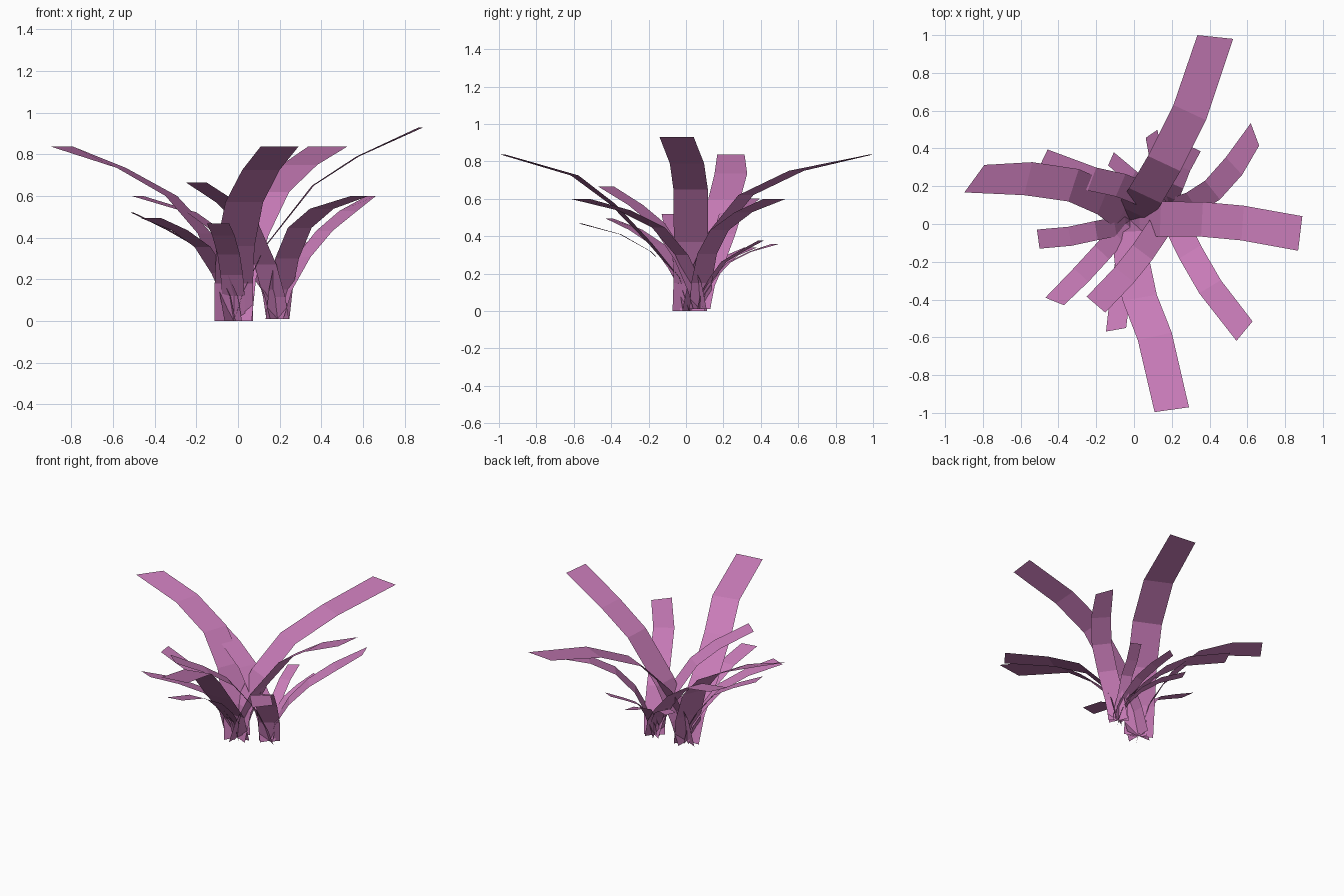
import bpy, bmesh, math
from mathutils import Vector

if "Cube" in bpy.data.objects:
    bpy.data.objects.remove(bpy.data.objects["Cube"])

BASE = Vector((-0.02, 0.02, 0.0))

pink = bpy.data.materials.new("leaf_pink")
pink.diffuse_color = (0.58, 0.2, 0.48, 1)
pink.use_nodes = True
pink.node_tree.nodes["Principled BSDF"].inputs["Base Color"].default_value = pink.diffuse_color


def leaf(name, width, angles, path):
    """Flat strip along path; angles = direction of the width at base, near tip, tip."""
    bm = bmesh.new()
    pts = [BASE] + [Vector(p) for p in path]
    n = len(pts) - 1
    rows = []
    for i, p in enumerate(pts):
        if i == n:
            a = angles[2]
        else:
            a = angles[0] + (angles[1] - angles[0]) * i / (n - 1)
        a = math.radians(a)
        side = Vector((math.cos(a), math.sin(a), 0)) * width / 2
        c = p - BASE
        rows.append((bm.verts.new(c - side), bm.verts.new(c + side)))
    for (a, b), (c, d) in zip(rows, rows[1:]):
        bm.faces.new((a, b, d, c))
    # upper side faces the sky
    bm.normal_update()
    if sum(f.normal.z for f in bm.faces) < 0:
        bmesh.ops.reverse_faces(bm, faces=bm.faces[:])
    me = bpy.data.meshes.new(name)
    bm.to_mesh(me)
    bm.free()
    me.materials.append(pink)
    return me


leaves = [
    # long outer leaves
    leaf("back_leaf", 0.19, (-25, -25, -6),
         [(0.0, 0.06, 0.2), (0.06, 0.15, 0.41), (0.16, 0.32, 0.62),
          (0.295, 0.59, 0.75), (0.43, 0.99, 0.837)]),
    leaf("front_leaf", 0.184, (0, 13, 8),
         [(-0.02, -0.04, 0.18), (-0.012, -0.19, 0.36), (0.03, -0.39, 0.57),
          (0.11, -0.595, 0.725), (0.2, -0.983, 0.838)]),
    leaf("right_leaf", 0.184, (90, 86, 83),
         [(0.03, 0.025, 0.15), (0.14, 0.027, 0.37), (0.36, 0.025, 0.65),
          (0.575, 0.005, 0.79), (0.88, -0.05, 0.93)]),
    leaf("left_leaf", 0.18, (60, 76, 54),
         [(-0.06, 0.06, 0.2), (-0.16, 0.135, 0.42), (-0.32, 0.205, 0.6),
          (-0.56, 0.24, 0.735), (-0.845, 0.24, 0.837)]),
    # short inner leaves
    leaf("short_leaf_left", 0.102, (100, 100, 98),
         [(-0.045, 0.01, 0.12), (-0.1, -0.015, 0.23), (-0.2, -0.035, 0.36),
          (-0.34, -0.065, 0.44), (-0.507, -0.08, 0.52)]),
    leaf("short_leaf_diagonal", 0.106, (-43, -43, -22),
         [(-0.04, -0.0, 0.12), (-0.09, -0.06, 0.23), (-0.17, -0.15, 0.355),
          (-0.28, -0.27, 0.435), (-0.42, -0.41, 0.495)]),
    leaf("short_leaf_front", 0.108, (-4, 4, 10),
         [(-0.022, -0.02, 0.12), (-0.03, -0.09, 0.22), (-0.045, -0.19, 0.32),
          (-0.07, -0.35, 0.41), (-0.095, -0.56, 0.467)]),
]

# a large tuft, and the same tuft smaller and turned beside it
tufts = [("large_tuft", BASE, 0.0, 1.0),
         ("small_tuft", Vector((0.19, 0.075, 0.01)), -123.5, 0.705)]
for tuft, loc, turn, size in tufts:
    for me in leaves:
        ob = bpy.data.objects.new(f"{tuft}_{me.name}", me)
        ob.location = loc
        ob.rotation_euler.z = math.radians(turn)
        ob.scale = (size,) * 3
        bpy.context.collection.objects.link(ob)
